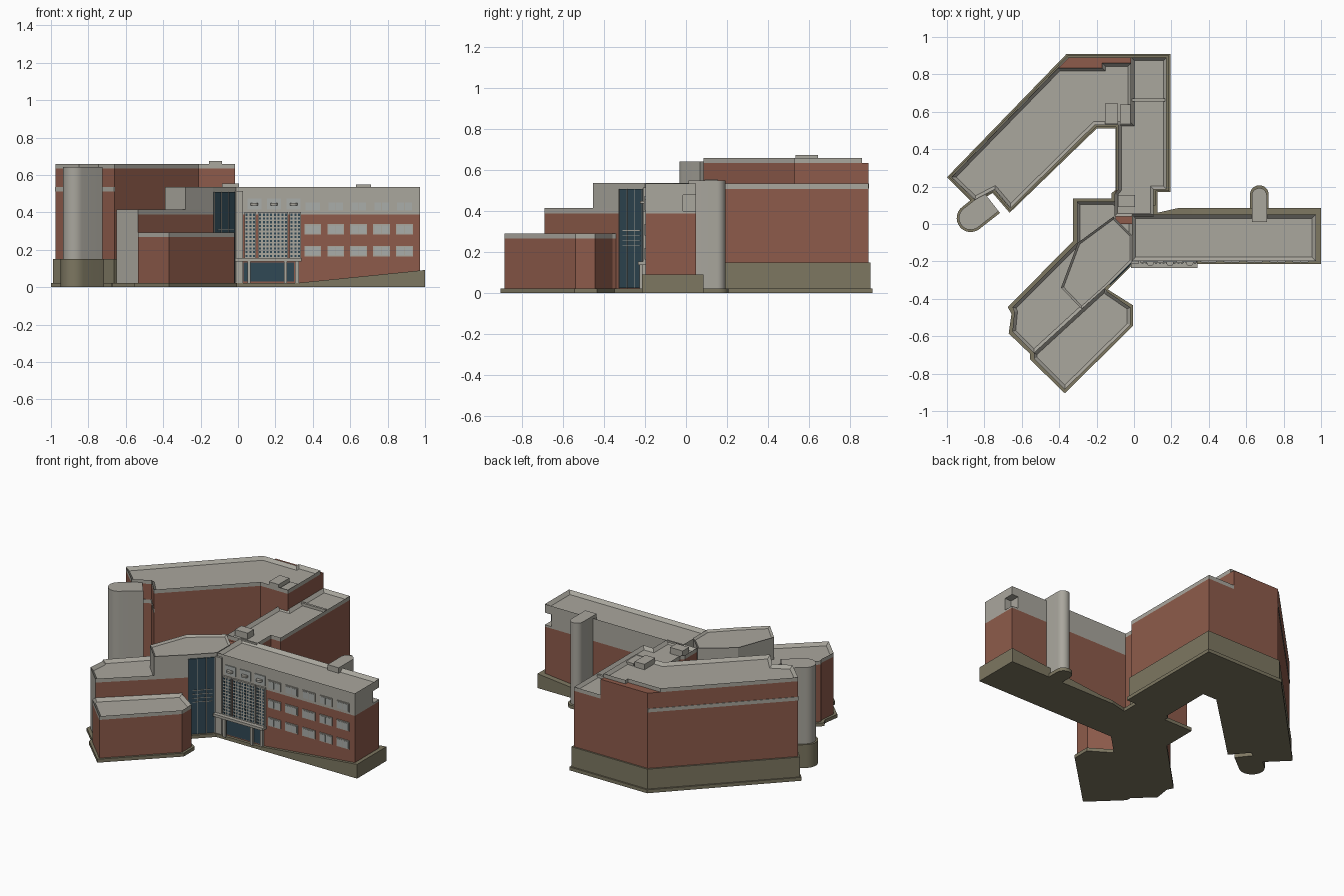
import bpy, bmesh, math
from mathutils import Vector, Matrix

if "Cube" in bpy.data.objects:
    bpy.data.objects.remove(bpy.data.objects["Cube"])


def material(name, rgb):
    m = bpy.data.materials.new(name)
    m.diffuse_color = (*rgb, 1)
    m.use_nodes = True
    m.node_tree.nodes["Principled BSDF"].inputs["Base Color"].default_value = m.diffuse_color
    return m


BRICK = material("red_brick", (0.27, 0.105, 0.07))
STONE = material("grey_concrete", (0.40, 0.385, 0.34))
BASE = material("olive_base", (0.205, 0.185, 0.12))
GLASS = material("dark_blue_glass", (0.03, 0.065, 0.09))
PANE = material("pale_window", (0.40, 0.42, 0.40))


def finish(name, bm, mats):
    bmesh.ops.recalc_face_normals(bm, faces=bm.faces)
    me = bpy.data.meshes.new(name)
    bm.to_mesh(me)
    bm.free()
    for m in mats:
        me.materials.append(m)
    ob = bpy.data.objects.new(name, me)
    bpy.context.collection.objects.link(ob)
    return ob


def prism(name, pts, z0, z1, mat, rim=0.0, drop=0.02):
    """Extruded outline, optionally with a parapet rim around a sunken roof."""
    bm = bmesh.new()
    f = bm.faces.new([bm.verts.new((x, y, z0)) for x, y in pts])
    ext = bmesh.ops.extrude_face_region(bm, geom=[f], use_keep_orig=True)["geom"]
    bmesh.ops.translate(bm, vec=(0, 0, z1 - z0),
                        verts=[g for g in ext if isinstance(g, bmesh.types.BMVert)])
    bmesh.ops.recalc_face_normals(bm, faces=bm.faces)
    if rim:
        top = max(bm.faces, key=lambda q: q.calc_center_median().z)
        bmesh.ops.inset_region(bm, faces=[top], thickness=rim, use_even_offset=True)
        bmesh.ops.translate(bm, vec=(0, 0, -drop), verts=top.verts)
    return finish(name, bm, [mat])


def wing(name, pts, z0, band, top, rim=0.017):
    """Brick walls with a concrete parapet band."""
    walls = prism(name + "_walls", pts, z0, band, BRICK)
    prism(name + "_parapet", pts, band, top, STONE, rim)
    return walls


def rect(x0, y0, x1, y1):
    return [(x0, y0), (x1, y0), (x1, y1), (x0, y1)]


def capsule(cx, cy, r, length, ang):
    """Outline: half circle at the centre, straight sides running along ang."""
    pts = [(cx + r * math.cos(ang + math.pi / 2 + math.pi * i / 16),
            cy + r * math.sin(ang + math.pi / 2 + math.pi * i / 16)) for i in range(17)]
    dx, dy = length * math.cos(ang), length * math.sin(ang)
    return pts + [(pts[-1][0] + dx, pts[-1][1] + dy), (pts[0][0] + dx, pts[0][1] + dy)]


def boxes(name, items, mat, matrix=None):
    """Many boxes (x0, y0, z0, x1, y1, z1) in one object."""
    bm = bmesh.new()
    for x0, y0, z0, x1, y1, z1 in items:
        m = Matrix.Translation(((x0 + x1) / 2, (y0 + y1) / 2, (z0 + z1) / 2))
        m = m @ Matrix.Diagonal((x1 - x0, y1 - y0, z1 - z0, 1))
        bmesh.ops.create_cube(bm, size=1, matrix=m)
    if matrix:
        bmesh.ops.transform(bm, matrix=matrix, verts=bm.verts)
    return finish(name, bm, [mat])


def smooth(ob):
    bpy.context.view_layer.objects.active = ob
    ob.select_set(True)
    bpy.ops.object.shade_smooth_by_angle(angle=math.radians(30))
    ob.select_set(False)


# Ground slab following the whole footprint
prism("ground_slab", [
    (-1.0, 0.25), (-0.36, 0.91), (0.195, 0.91), (0.195, 0.17), (0.125, 0.17), (0.125, 0.06),
    (0.235, 0.085), (1.0, 0.085), (1.0, -0.215), (-0.005, -0.215), (-0.14, -0.35),
    (-0.005, -0.435), (-0.005, -0.545), (-0.37, -0.905), (-0.555, -0.725), (-0.555, -0.695),
    (-0.67, -0.585), (-0.655, -0.48), (-0.675, -0.445), (-0.325, -0.09), (-0.325, 0.137),
    (-0.12, 0.137), (-0.12, 0.165), (-0.1, 0.18), (-0.1, 0.51), (-0.2, 0.51),
    (-0.665, 0.06), (-0.755, 0.165), (-0.86, 0.11)], 0, 0.022, BASE)

# Tall plinth under the two rear wings
prism("rear_plinth", [
    (-0.99, 0.25), (-0.355, 0.9), (0.187, 0.9), (0.187, 0.177), (0.115, 0.177), (0.115, 0.1),
    (-0.095, 0.1), (-0.095, 0.518), (-0.203, 0.518), (-0.662, 0.07), (-0.752, 0.172),
    (-0.86, 0.118)], 0.02, 0.15, BASE)

# Earth bank rising along the east wing
bm = bmesh.new()
prof = [(0.27, 0.015), (1.0, 0.015), (1.0, 0.092), (0.27, 0.018)]
f = bm.faces.new([bm.verts.new((x, -0.215, z)) for x, z in prof])
g = bmesh.ops.extrude_face_region(bm, geom=[f], use_keep_orig=True)["geom"]
bmesh.ops.translate(bm, vec=(0, 0.3, 0), verts=[v for v in g if isinstance(v, bmesh.types.BMVert)])
finish("sloping_bank", bm, [BASE])

# Tall rear wing: brick body and set-back concrete parapet
prism("tall_wing_walls", [
    (-0.975, 0.25), (-0.35, 0.89), (-0.015, 0.89), (-0.015, 0.53), (-0.21, 0.53),
    (-0.66, 0.085), (-0.745, 0.185), (-0.85, 0.13)], 0.14, 0.635, BRICK)
prism("tall_wing_parapet", [
    (-0.975, 0.25), (-0.404, 0.835), (-0.17, 0.835), (-0.17, 0.86), (-0.015, 0.86),
    (-0.015, 0.53), (-0.21, 0.53), (-0.66, 0.085), (-0.745, 0.185), (-0.85, 0.13)],
    0.635, 0.66, STONE, 0.017)

# Concrete stripe on the outer side and end of the tall wing
corners = [(-0.35, 0.89), (-0.975, 0.25), (-0.85, 0.13), (-0.745, 0.185), (-0.66, 0.085)]
for i, (a, b) in enumerate(zip(corners, corners[1:])):
    a, b = Vector(a), Vector(b)
    d = (b - a).normalized()
    n = Vector((d.y, -d.x)) * 0.003
    prism(f"tall_wing_stripe_{i}", [a - n, b - n, b + n, a + n], 0.512, 0.535, STONE)

# North link wing
wing("north_wing", [
    (0.175, 0.89), (0.175, 0.185), (0.105, 0.185), (0.105, 0.04), (-0.105, 0.04),
    (-0.105, 0.16), (-0.085, 0.185), (-0.085, 0.54), (-0.015, 0.54), (-0.015, 0.89)],
    0.14, 0.51, 0.535)
prism("link_walls", rect(-0.1, 0.0, 0.105, 0.18), 0.02, 0.5, BRICK)
boxes("roof_step", [(-0.01, 0.655, 0.51, 0.165, 0.67, 0.533)], STONE)

# Rooftop boxes
boxes("roof_boxes", [(-0.155, 0.535, 0.63, -0.085, 0.645, 0.675),
                     (-0.075, 0.53, 0.63, -0.02, 0.64, 0.656),
                     (-0.085, 0.09, 0.5, 0.005, 0.155, 0.555)], STONE)

# Middle wing, with a concrete south-west end
mid = wing("middle_wing", [
    (-0.305, 0.12), (-0.305, -0.1), (-0.65, -0.445), (-0.64, -0.47), (-0.65, -0.575),
    (-0.535, -0.69), (-0.15, -0.338), (-0.135, -0.325), (-0.01, -0.2), (-0.01, 0.04),
    (-0.105, 0.12)], 0.02, 0.39, 0.415)
mid.data.materials.append(STONE)
for p in mid.data.polygons:
    if p.normal.x + p.normal.y < -1.3:
        p.material_index = 1

# Low south wing
wing("low_wing", [
    (-0.535, -0.69), (-0.535, -0.72), (-0.37, -0.885), (-0.02, -0.54), (-0.02, -0.445),
    (-0.145, -0.36), (-0.155, -0.342)], 0.02, 0.268, 0.292)

# Raised hub roof
prism("hub_upper_storey", [
    (-0.39, -0.34), (-0.3, -0.1), (-0.11, 0.04), (-0.01, -0.06), (-0.01, -0.2),
    (-0.135, -0.325), (-0.28, -0.455)], 0.39, 0.537, STONE, 0.012, 0.012)

# East wing: brick below, concrete above with an open corner at the far end
X0, X1, Y0, Y1 = -0.012, 0.972, -0.197, 0.05
prism("east_wing_walls", rect(X0, Y0, X1, Y1), 0.02, 0.39, BRICK)
prism("east_wing_sill", rect(X0, Y0, X1, Y1), 0.39, 0.402, STONE)
prism("east_wing_upper", [(X0, Y0), (X1, Y0), (X1, -0.015), (0.925, -0.015), (0.925, Y1), (X0, Y1)],
      0.402, 0.48, STONE)
prism("east_wing_parapet", rect(X0, Y0, X1, Y1), 0.48, 0.535, STONE, 0.02)

# Window grid on the east wing
frames, panes = [], []
for z0, z1 in ((0.165, 0.22), (0.282, 0.337), (0.405, 0.46)):
    for i in range(5):
        x = 0.355 + i * 0.1225
        frames.append((x, Y0 - 0.006, z0, x + 0.09, Y0 + 0.002, z1))
        for j in range(2):
            px = x + 0.006 + j * 0.041
            panes.append((px, Y0 - 0.008, z0 + 0.006, px + 0.037, Y0, z1 - 0.006))
boxes("window_frames", frames, STONE)
boxes("window_panes", panes, PANE)

# Screen over the entrance: concrete panels with rows of small dark panes
screen, holes = [], []
for x0, x1, n in ((0.036, 0.096, 3), (0.108, 0.266, 8), (0.276, 0.336, 3)):
    screen.append((x0, Y0 - 0.012, 0.155, x1, Y0 + 0.002, 0.402))
    w = (x1 - x0) / n
    for i in range(n):
        for k in range(12):
            hx, hz = x0 + i * w, 0.158 + k * 0.02
            holes.append((hx + 0.005, Y0 - 0.014, hz + 0.004, hx + w - 0.004, Y0 - 0.01, hz + 0.015))
boxes("entrance_screen", screen, STONE)
boxes("entrance_screen_panes", holes, GLASS)

# Upper windows over the entrance with rounded shades
boxes("upper_entrance_windows",
      [(x, Y0 - 0.006, 0.415, x + 0.075, Y0 + 0.002, 0.475) for x in (0.05, 0.155, 0.26)], PANE)
for i, x in enumerate((0.0875, 0.1925, 0.2975)):
    prism(f"window_shade_{i}", capsule(x, Y0 - 0.008, 0.02, 0.01, math.pi / 2), 0.437, 0.45, STONE)

# Canopy, columns, doors and corner pillar
boxes("entrance_canopy", [(-0.015, -0.235, 0.138, 0.34, -0.19, 0.155)], STONE)
boxes("entrance_columns", [(x, -0.228, 0.02, x + 0.018, -0.212, 0.14) for x in (0.05, 0.245)]
      + [(0.305, -0.212, 0.02, 0.325, -0.19, 0.14)], STONE)
boxes("entrance_doors", [(0.03, Y0 - 0.005, 0.03, 0.3, Y0 + 0.002, 0.132)], GLASS)
boxes("corner_pillar", [(-0.016, -0.21, 0.02, 0.028, -0.18, 0.515)], STONE)

# Diagonal glass wall with mullions, built flat and turned into place
L = 0.165
turn = Matrix.Translation((-0.135, -0.325, 0)) @ Matrix.Rotation(math.pi / 4, 4, 'Z')
boxes("glass_wall", [(0.004, -0.006, 0.025, L, 0.002, 0.51)], GLASS, turn)
bars = [(x, -0.009, 0.025, x + 0.003, 0, 0.51) for x in (0.004, 0.058, 0.112, 0.162)]
bars += [(0.03, -0.009, z, 0.15, 0, z + 0.003) for z in (0.23, 0.255, 0.28, 0.305)]
boxes("glass_wall_mullions", bars, STONE, turn)

# Rounded stair towers with bases
A = math.radians(38)
smooth(prism("west_stair_tower", capsule(-0.873, 0.032, 0.063, 0.14, A), 0.14, 0.642, STONE))
smooth(prism("west_stair_base", capsule(-0.873, 0.032, 0.075, 0.14, A), 0, 0.15, BASE))
smooth(prism("east_stair_tower", capsule(0.67, 0.152, 0.04, 0.14, -math.pi / 2), 0.02, 0.55, STONE))
smooth(prism("east_stair_base", capsule(0.67, 0.157, 0.05, 0.12, -math.pi / 2), 0, 0.022, BASE))
